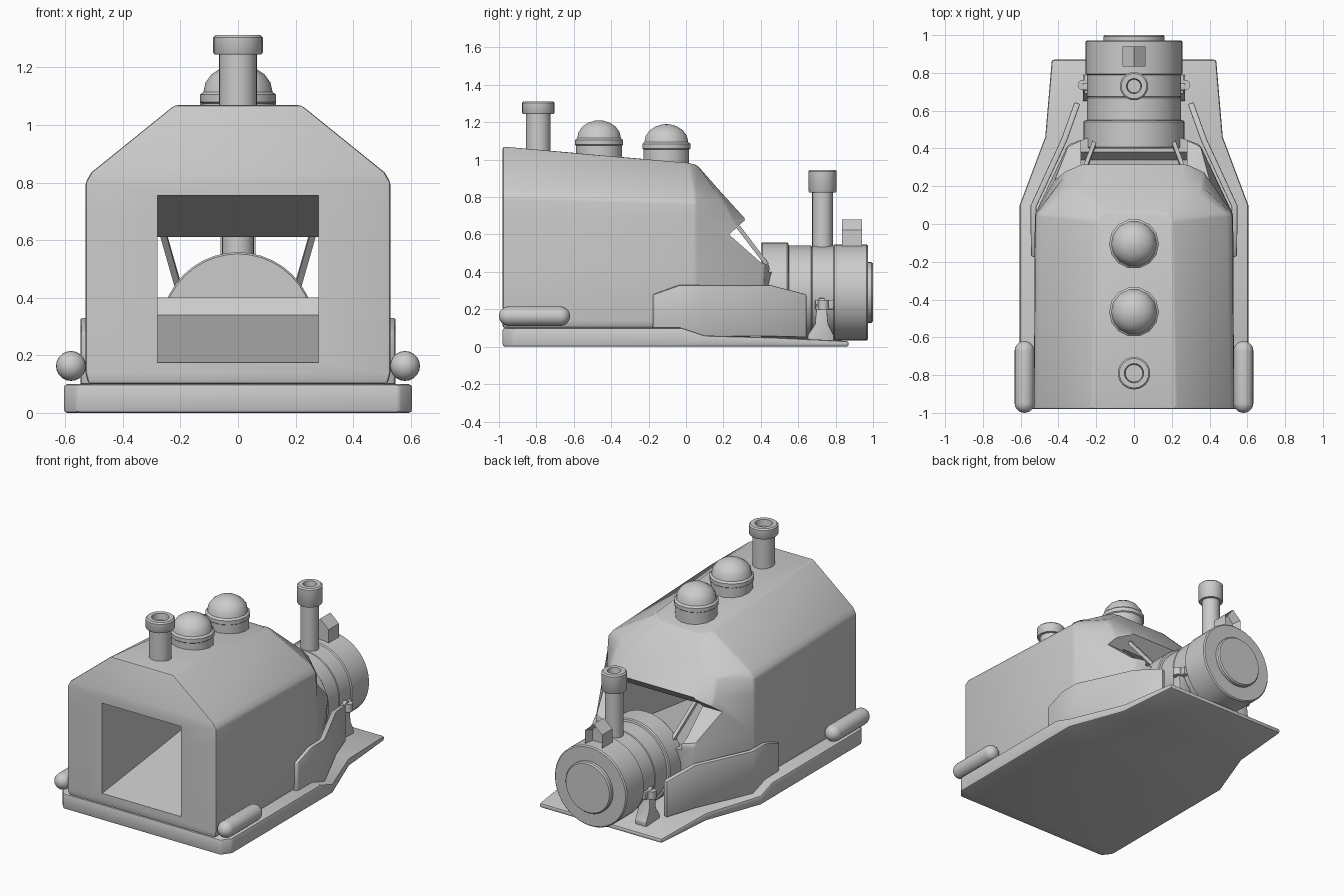
import bpy, bmesh, math
from mathutils import Vector

cube = bpy.data.objects.get("Cube")
if cube:
    bpy.data.objects.remove(cube)

grey = bpy.data.materials.new("plain_grey")
grey.use_nodes = True
grey.diffuse_color = (0.6, 0.6, 0.6, 1)
grey.node_tree.nodes["Principled BSDF"].inputs["Base Color"].default_value = (0.6, 0.6, 0.6, 1)


def activate(ob):
    bpy.ops.object.select_all(action="DESELECT")
    ob.select_set(True)
    bpy.context.view_layer.objects.active = ob


def make(name, bm, bevel=0, cutters=(), angle=35):
    bmesh.ops.recalc_face_normals(bm, faces=bm.faces)
    me = bpy.data.meshes.new(name)
    bm.to_mesh(me)
    bm.free()
    me.materials.append(grey)
    ob = bpy.data.objects.new(name, me)
    bpy.context.collection.objects.link(ob)
    activate(ob)
    if bevel:
        mod = ob.modifiers.new("soft_edges", "BEVEL")
        mod.width, mod.segments, mod.limit_method = bevel, 2, "ANGLE"
        mod.angle_limit = math.radians(25)
        bpy.ops.object.modifier_apply(modifier=mod.name)
    for cutter in cutters:
        mod = ob.modifiers.new("cut", "BOOLEAN")
        mod.object, mod.solver = cutter, "EXACT"
        bpy.ops.object.modifier_apply(modifier=mod.name)
        bpy.data.objects.remove(cutter)
    activate(ob)
    bpy.ops.object.shade_smooth_by_angle(angle=math.radians(angle))
    return ob


def loft(rings):
    """Skin closed rings of equal length and cap both ends."""
    bm = bmesh.new()
    rows = [[bm.verts.new(p) for p in ring] for ring in rings]
    n = len(rows[0])
    for a, b in zip(rows, rows[1:]):
        for i in range(n):
            bm.faces.new((a[i], a[(i + 1) % n], b[(i + 1) % n], b[i]))
    bm.faces.new(rows[0])
    bm.faces.new(rows[-1])
    return bm


def mirrored(half):
    return half + [(-p[0],) + tuple(p[1:]) for p in reversed(half)]


def side_prism(profile, x0, x1):
    return loft([[(x, y, z) for y, z in profile] for x in (x0, x1)])


def lathe(profile, centre, axis="Z", segs=32):
    """Revolve (radius, height) points; radius 0 closes an end."""
    bm = bmesh.new()
    vs = [bm.verts.new((r, 0, h)) for r, h in profile]
    es = [bm.edges.new(p) for p in zip(vs, vs[1:])]
    bmesh.ops.spin(bm, geom=vs + es, cent=(0, 0, 0), axis=(0, 0, 1),
                   angle=2 * math.pi, steps=segs, use_merge=True)
    bmesh.ops.remove_doubles(bm, verts=bm.verts, dist=0.0005)
    for v in bm.verts:
        if axis == "Y":
            v.co = Vector((v.co.x, v.co.z, v.co.y))
        v.co += Vector(centre)
    return bm


# Base plate, thinner toward the back
def plate_ring(x, y, top):
    return [(x, y, 0), (x, y, top), (-x, y, top), (-x, y, 0)]


make("base_plate", loft([plate_ring(*p) for p in (
    (0.56, -0.98, 0.1), (0.605, -0.92, 0.1), (0.605, -0.02, 0.1), (0.605, 0.1, 0.06),
    (0.47, 0.46, 0.05), (0.435, 0.87, 0.03))]), bevel=0.012)

# Hull: stacked plan outlines from floor to roof
levels = [
    [(0.52, -0.98, 0.1), (0.515, 0.05, 0.1), (0.33, 0.4, 0.1), (0.22, 0.42, 0.1)],
    [(0.53, -0.98, 0.14), (0.525, 0.05, 0.14), (0.33, 0.41, 0.14), (0.22, 0.43, 0.14)],
    [(0.53, -0.98, 0.43), (0.525, 0.05, 0.43), (0.35, 0.42, 0.43), (0.22, 0.47, 0.43)],
    [(0.53, -0.98, 0.68), (0.525, 0.05, 0.68), (0.37, 0.25, 0.68), (0.27, 0.32, 0.68)],
    [(0.53, -0.98, 0.8), (0.52, 0.05, 0.77), (0.36, 0.2, 0.78), (0.25, 0.22, 0.79)],
    [(0.51, -0.98, 0.835), (0.49, 0.05, 0.81), (0.34, 0.16, 0.83), (0.23, 0.175, 0.84)],
    [(0.22, -0.98, 1.07), (0.2, 0.02, 0.985), (0.17, 0.06, 0.97), (0.12, 0.065, 0.965)],
]
tunnel = make("tunnel_cutter", side_prism(
    [(-1.1, 0.17), (-0.98, 0.175), (0.34, 0.34), (0.38, 0.4), (0.8, 0.4), (0.8, 0.78),
     (0.42, 0.78), (0.23, 0.61), (-0.98, 0.755), (-1.1, 0.755)], -0.28, 0.28))
window = make("window_cutter", side_prism(
    [(0.23, 0.6), (0.42, 0.77), (0.8, 0.77), (0.8, 0.43), (0.47, 0.43), (0.4, 0.45)], -0.7, 0.7))
tunnel.hide_render = window.hide_render = True
make("hull", loft([mirrored(lv) for lv in levels]), bevel=0.012, cutters=(tunnel, window), angle=40)

# Roof domes with a collar
for name, y, z in (("front_dome", -0.465, 1.1), ("rear_dome", -0.105, 1.08)):
    arc = [(0.12 * math.cos(a), 0.015 + 0.095 * math.sin(a))
           for a in (math.radians(d) for d in (0, 20, 40, 60, 78))]
    make(name, lathe([(0, -0.12), (0.125, -0.12), (0.125, -0.025), (0.132, -0.02),
                      (0.132, 0.005)] + arc + [(0, 0.11)], (0, y, z), segs=14), angle=30)

# Chimneys with a hollow cap
for name, y, r, z0, z1, z2 in (("front_chimney", -0.79, 0.066, 1.0, 1.245, 1.312),
                               ("rear_chimney", 0.73, 0.055, 0.48, 0.825, 0.945)):
    cap = r + 0.02
    make(name, lathe([(0, z0), (r, z0), (r, z1), (cap - 0.004, z1), (cap, z1 + 0.006),
                      (cap, z2 - 0.008), (cap - 0.008, z2), (r - 0.015, z2),
                      (r - 0.02, z2 - 0.04), (0, z2 - 0.04)], (0, y, 0), segs=24))

# Boiler lying along the length, with collar, seams and end disc
make("boiler", lathe([(0, 0.4), (0.262, 0.4), (0.268, 0.408), (0.268, 0.54), (0.262, 0.547),
                      (0.25, 0.55), (0.25, 0.668), (0.245, 0.672), (0.25, 0.676),
                      (0.25, 0.788), (0.257, 0.794), (0.257, 0.965), (0.25, 0.972),
                      (0.162, 0.972), (0.162, 0.992), (0.155, 1.0), (0, 1.0)],
                     (0, 0, 0.29), axis="Y", segs=40))

# Small gabled box on the boiler with a recessed opening
gable = [(0.06, 0.5), (0.06, 0.625), (0, 0.68), (-0.06, 0.625), (-0.06, 0.5)]
bm = loft([[(x, y, z) for x, z in gable] for y in (0.835, 0.94)])
bmesh.ops.recalc_face_normals(bm, faces=bm.faces)
back = [f for f in bm.faces if f.normal.y > 0.9]
bmesh.ops.inset_region(bm, faces=back, thickness=0.022)
for v in back[0].verts:
    v.co.y -= 0.05
make("gabled_box", bm)

# Parts on both sides
for side, s in (("left", 1), ("right", -1)):
    # Rounded bumper
    ends = [(0.052 * math.cos(a), 0.052 * math.sin(a))
            for a in (math.radians(d) for d in range(0, 91, 15))]
    prof = [(r, -0.138 - h) for r, h in reversed(ends)] + [(r, 0.138 + h) for r, h in ends]
    make(side + "_bumper", lathe(prof, (s * 0.58, -0.81, 0.163), axis="Y", segs=20))

    # Bent side guard: (outer x, y, bottom, top)
    guard = [(0.545, -0.17, 0.1, 0.28), (0.547, -0.03, 0.1, 0.33), (0.547, 0.1, 0.055, 0.33),
             (0.385, 0.45, 0.055, 0.33), (0.315, 0.645, 0.05, 0.28)]
    make(side + "_guard", loft([[(s * x, y, b), (s * x, y, t),
                                 (s * (x - 0.03), y - 0.01, t), (s * (x - 0.03), y - 0.01, b)]
                                for x, y, b, t in guard]), bevel=0.006)

    # Window strut
    top, low = Vector((s * 0.265, 0.28, 0.64)), Vector((s * 0.205, 0.44, 0.43))
    across = (top - low).cross(Vector((1, 0, 0))).normalized() * 0.011
    wide = Vector((0.011, 0, 0))
    make(side + "_strut", loft([[p + across + wide, p + across - wide,
                                 p - across - wide, p - across + wide] for p in (top, low)]))

    # Boiler bracket: flared foot, post and pad
    make(side + "_bracket", side_prism(
        [(0.65, 0.03), (0.65, 0.06), (0.69, 0.12), (0.7, 0.24), (0.712, 0.26), (0.738, 0.26),
         (0.75, 0.24), (0.76, 0.12), (0.79, 0.06), (0.79, 0.03)], s * 0.19, s * 0.27), bevel=0.004)
    make(side + "_pad", side_prism(
        [(0.69, 0.2), (0.69, 0.25), (0.79, 0.25), (0.79, 0.2)], s * 0.22, s * 0.262), bevel=0.004)
    make(side + "_pin", lathe([(0, 0.24), (0.028, 0.24), (0.028, 0.29), (0, 0.29)],
                              (s * 0.27, 0.735, -0.04), segs=12))
